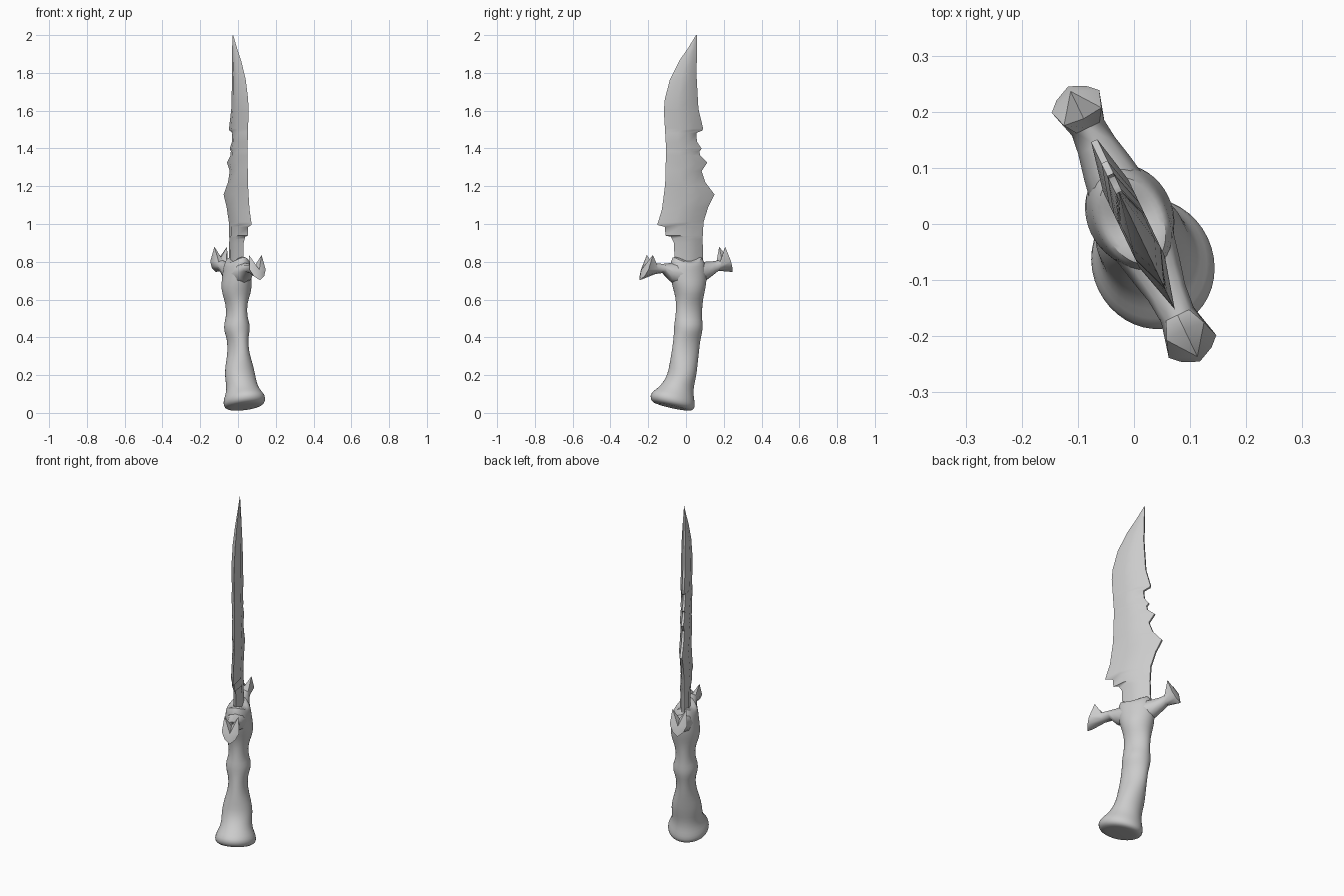
import bpy, bmesh, math
from math import sin, cos, tau, radians

if "Cube" in bpy.data.objects:
    bpy.data.objects.remove(bpy.data.objects["Cube"])

# The dagger lies in a vertical plane turned about z; local x runs along that plane
TURN = math.atan2(0.9, -0.43)
K = 0.9  # side-view y divided by K gives local x


def loft(name, rings, caps=(None, None), subsurf=0, angle=40):
    """Skin equal-length closed rings; caps are optional centre points."""
    bm = bmesh.new()
    rows = [[bm.verts.new(p) for p in r] for r in rings]
    n = len(rows[0])
    for a, b in zip(rows, rows[1:]):
        for i in range(n):
            j = (i + 1) % n
            bm.faces.new((a[i], a[j], b[j], b[i]))
    for row, cap in ((rows[0], caps[0]), (rows[-1], caps[1])):
        if cap is None:
            bm.faces.new(row)
        else:
            c = bm.verts.new(cap)
            for i in range(n):
                bm.faces.new((row[i], row[(i + 1) % n], c))
    bmesh.ops.recalc_face_normals(bm, faces=bm.faces[:])
    me = bpy.data.meshes.new(name)
    bm.to_mesh(me)
    bm.free()
    ob = bpy.data.objects.new(name, me)
    bpy.context.collection.objects.link(ob)
    ob.rotation_euler.z = TURN
    if subsurf:
        m = ob.modifiers.new("smooth", "SUBSURF")
        m.levels = m.render_levels = subsurf
    bpy.ops.object.select_all(action='DESELECT')
    ob.select_set(True)
    bpy.context.view_layer.objects.active = ob
    bpy.ops.object.shade_smooth_by_angle(angle=radians(angle))
    return ob


def interp(chain, z):
    for (y0, z0), (y1, z1) in zip(chain, chain[1:]):
        if z0 >= z >= z1:
            return y0 + (y1 - y0) * (z0 - z) / (z0 - z1)
    return chain[-1][0]


# Blade: spine with teeth and curved cutting edge, as (y, z) read from the side
spine = [(.057, 2.0), (.053, 1.79), (.063, 1.61), (.088, 1.505), (.084, 1.495),
         (.052, 1.482), (.055, 1.437), (.08, 1.398), (.068, 1.385), (.072, 1.362),
         (.11, 1.325), (.08, 1.28), (.1, 1.22), (.148, 1.156), (.115, 1.09),
         (.09, 1.01), (.085, .92), (.09, .76)]
edge = [(.053, 2.0), (.01, 1.93), (-.035, 1.865), (-.085, 1.765), (-.112, 1.66),
        (-.117, 1.6), (-.105, 1.4), (-.11, 1.21), (-.127, 1.077), (-.152, .995),
        (-.112, .985), (-.108, .938), (-.08, .955 - .022), (-.063, .9), (-.06, .76)]
rings = []
for z in sorted({p[1] for p in spine + edge}, reverse=True):
    a, b = interp(edge, z) / K, interp(spine, z) / K
    w = b - a
    t = min(.025, w * .14)
    e = min(.006, w * .1)
    rings.append([(a, 0, z), (a + .35 * w, t, z), (a + .7 * w, t, z), (b, e, z),
                  (b, -e, z), (a + .7 * w, -t, z), (a + .35 * w, -t, z)])
loft("blade", rings, angle=50)

# Handle with pommel and collar: z, centre, half length, half width, tilt in degrees
handle = [(.031, -.08, .07, .06, -13), (.032, -.08, .108, .095, -13),
          (.05, -.079, .125, .111, -13), (.08, -.078, .124, .11, -13),
          (.112, -.062, .1, .09, -11), (.15, -.045, .083, .081, -8),
          (.2, -.023, .075, .084, -5), (.26, -.014, .076, .072, -3),
          (.32, -.004, .077, .052, 0), (.39, .005, .076, .05, 0),
          (.43, .013, .079, .066, 0), (.47, .014, .079, .068, 0),
          (.51, .016, .074, .05, 0), (.58, .02, .073, .053, 0),
          (.63, .02, .08, .076, 0), (.68, .018, .095, .08, 0),
          (.73, .014, .105, .07, 0), (.78, .01, .1, .066, 0),
          (.815, .006, .085, .055, 0), (.81, .006, .06, .035, 0)]
rings = []
for k, (z, c, hu, hv, tilt) in enumerate(handle):
    wave = {len(handle) - 2: .02, len(handle) - 1: .012}.get(k, 0)
    t = radians(tilt)
    rings.append([(c + hu * cos(q) * cos(t), hv * sin(q),
                   z + hu * cos(q) * sin(t) + wave * cos(2 * q))
                  for q in (tau * i / 20 for i in range(20))])
loft("handle", rings, subsurf=1, angle=60)


# Guard arms ending in a two-spiked, down-pointing horn
def guard_arm(name, side, arm, z0):
    rings = [[(side * u, hv * sin(q), z + hz * cos(q))
              for q in (tau * i / 8 for i in range(8))] for u, z, hv, hz in arm]
    half = [(.212, .037, .078), (.242, .047, .0), (.258, .03, -.035)]
    horn = ([(.208, 0, .022)] + half + [(.272, 0, -.056)]
            + [(u, -v, z) for u, v, z in reversed(half)])
    rings.append([(side * u, v, z0 + z) for u, v, z in horn])
    loft(name, rings, caps=(None, (side * .262, 0, z0)), angle=55)


guard_arm("guard_arm_back", 1,
          [(.03, .735, .06, .065), (.11, .748, .046, .052), (.155, .764, .036, .038),
           (.19, .78, .032, .028)], .802)
guard_arm("guard_arm_front", -1,
          [(.03, .735, .06, .065), (.095, .745, .046, .048), (.135, .765, .036, .024),
           (.18, .763, .032, .028)], .758)
